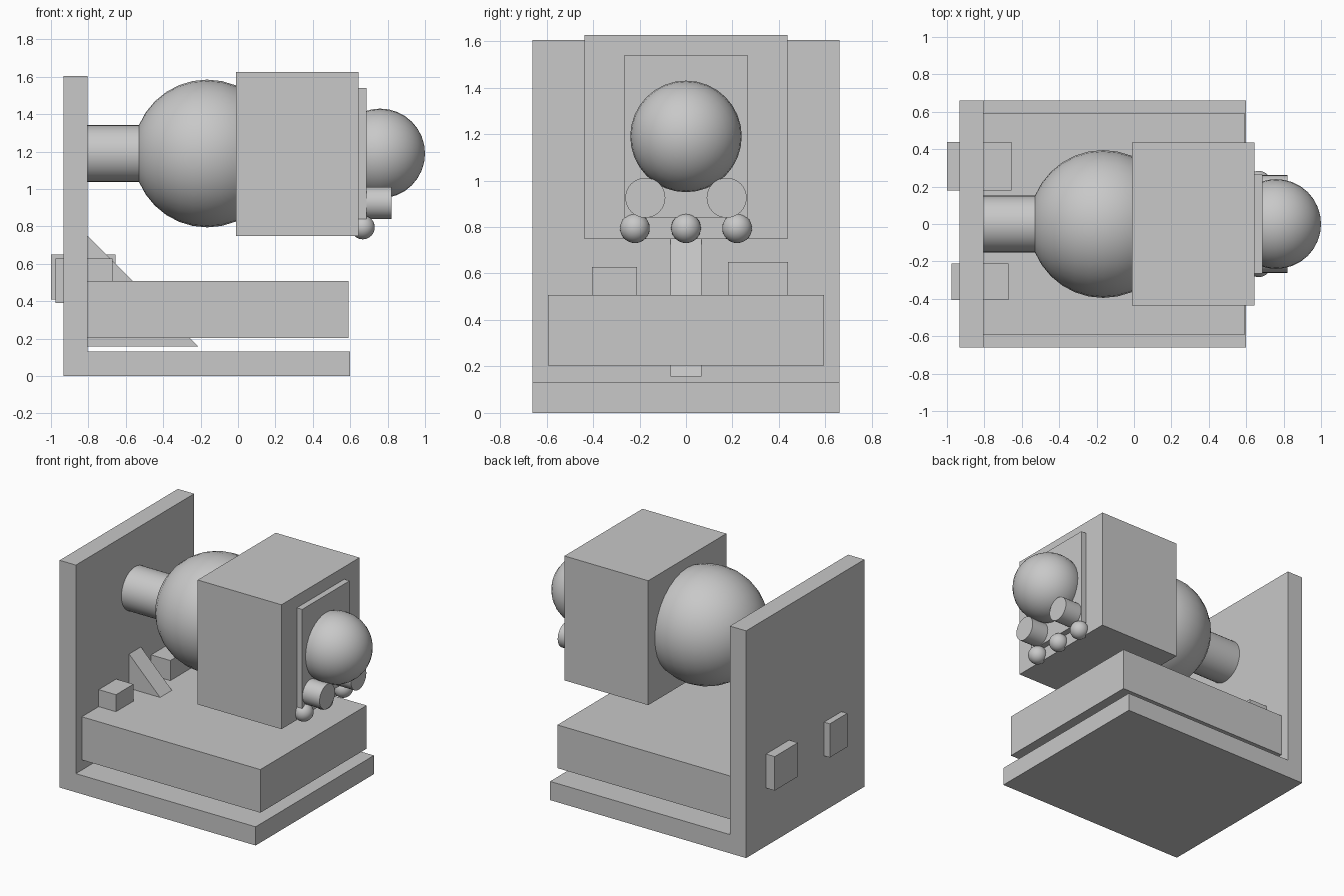
import bpy, bmesh
from math import pi, radians
from mathutils import Matrix

cube = bpy.data.objects.get("Cube")
if cube:
    bpy.data.objects.remove(cube, do_unlink=True)

grey = bpy.data.materials.new("plain_grey")
grey.use_nodes = True
colour = (0.58, 0.58, 0.58, 1)
grey.diffuse_color = colour
grey.node_tree.nodes["Principled BSDF"].inputs["Base Color"].default_value = colour

ALONG_X = Matrix.Rotation(pi / 2, 4, "Y")


def finish(name, bm, smooth=False):
    mesh = bpy.data.meshes.new(name)
    bmesh.ops.recalc_face_normals(bm, faces=bm.faces)
    bm.to_mesh(mesh)
    bm.free()
    mesh.materials.append(grey)
    obj = bpy.data.objects.new(name, mesh)
    bpy.context.collection.objects.link(obj)
    if smooth:
        bpy.ops.object.select_all(action="DESELECT")
        obj.select_set(True)
        bpy.context.view_layer.objects.active = obj
        bpy.ops.object.shade_smooth_by_angle(angle=radians(40))
    return obj


def box(name, x, y, z):
    bm = bmesh.new()
    bmesh.ops.create_cube(bm, size=1)
    for v in bm.verts:
        for i, (low, high) in enumerate((x, y, z)):
            v.co[i] = high if v.co[i] > 0 else low
    return finish(name, bm)


def ball(name, centre, radius):
    bm = bmesh.new()
    bmesh.ops.create_uvsphere(bm, u_segments=32, v_segments=16, radius=radius,
                              matrix=Matrix.Translation(centre) @ ALONG_X)
    return finish(name, bm, True)


def rod(name, x, y, z, radius):
    bm = bmesh.new()
    middle = Matrix.Translation((sum(x) / 2, y, z))
    bmesh.ops.create_cone(bm, cap_ends=True, segments=32, radius1=radius,
                          radius2=radius, depth=x[1] - x[0], matrix=middle @ ALONG_X)
    return finish(name, bm, True)


# Stand: base, upright wall and raised platform
WALL = -0.805
box("base_plate", (WALL, 0.6), (-0.66, 0.66), (0, 0.132))
box("upright_wall", (-0.932, WALL), (-0.66, 0.66), (0, 1.605))
box("platform", (WALL, 0.59), (-0.593, 0.593), (0.203, 0.508))

# Blocks passing through the wall
box("left_block", (-1, -0.655), (0.18, 0.438), (0.41, 0.65))
box("right_block", (-0.977, -0.67), (-0.405, -0.21), (0.39, 0.628))

# Triangular brace between wall and platform
bm = bmesh.new()
corners = [(WALL, 0.75), (WALL, 0.157), (-0.212, 0.157)]
side = bm.faces.new([bm.verts.new((x, -0.066, z)) for x, z in corners])
result = bmesh.ops.extrude_face_region(bm, geom=[side])
for item in result["geom"]:
    if isinstance(item, bmesh.types.BMVert):
        item.co.y = 0.066
finish("wall_brace", bm)

# Horizontal body: neck, round joint, housing, face plate and nose
AXIS = 1.19
rod("neck", (WALL, -0.45), 0, AXIS, 0.152)
ball("round_joint", (-0.165, 0, AXIS), 0.395)
box("housing", (-0.01, 0.645), (-0.436, 0.436), (0.748, 1.627))
box("face_plate", (0.645, 0.687), (-0.265, 0.265), (0.84, 1.54))
ball("nose_ball", (0.76, 0, AXIS), 0.24)

# Pegs and small balls under the nose
for label, y in (("left", 0.175), ("right", -0.175)):
    rod(label + "_peg", (0.645, 0.82), y, 0.926, 0.086)
for label, y in (("left", 0.22), ("middle", 0), ("right", -0.22)):
    ball(label + "_small_ball", (0.667, y, 0.795), 0.064)
